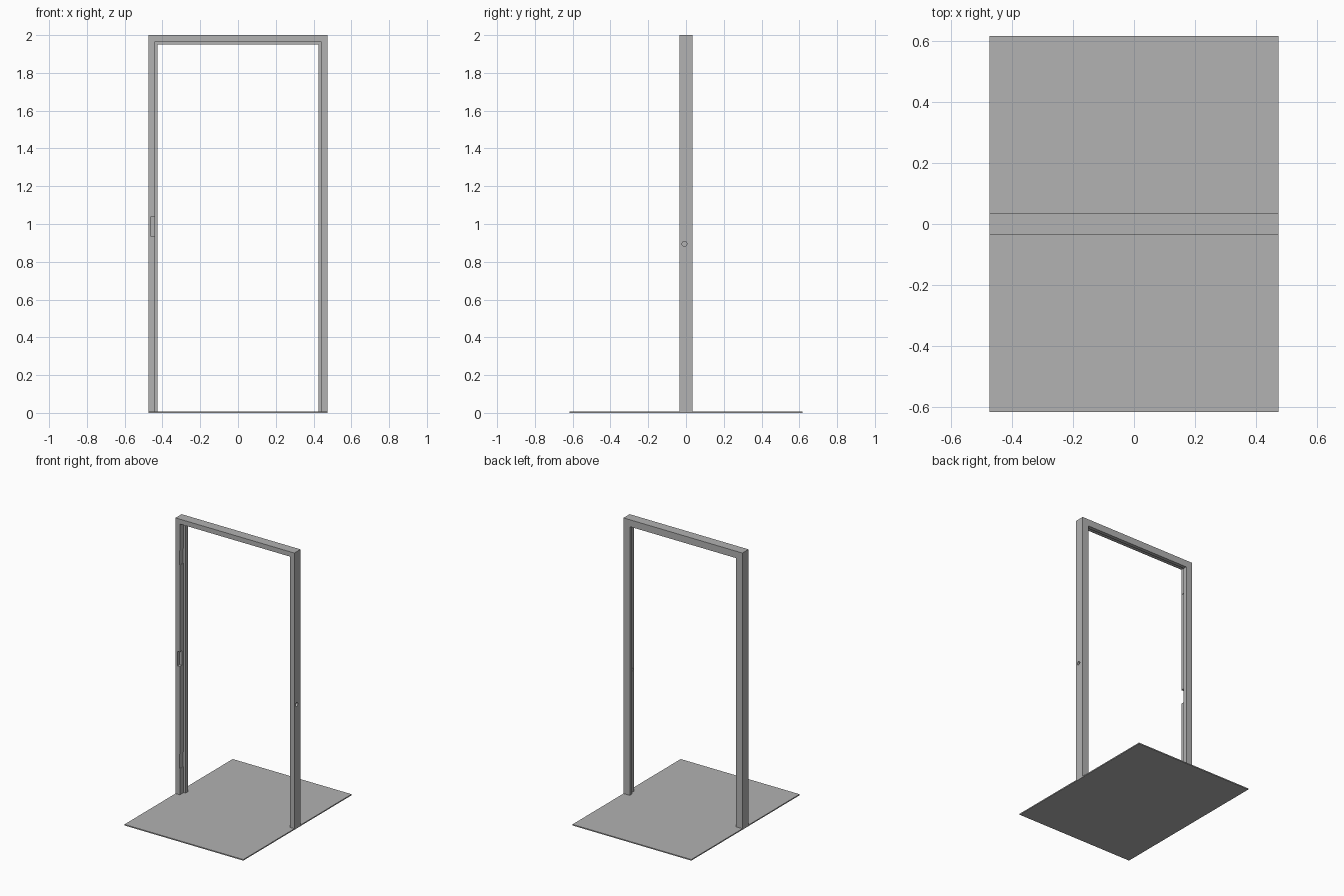
import bpy, bmesh, math
from mathutils import Matrix

old = bpy.data.objects.get("Cube")
if old:
    bpy.data.objects.remove(old, do_unlink=True)

grey = bpy.data.materials.new("plain_grey")
grey.use_nodes = True
GREY = (0.445, 0.445, 0.445, 1)
grey.diffuse_color = GREY
grey.node_tree.nodes["Principled BSDF"].inputs["Base Color"].default_value = GREY


def make_object(name, bm):
    bmesh.ops.recalc_face_normals(bm, faces=bm.faces)
    mesh = bpy.data.meshes.new(name)
    bm.to_mesh(mesh)
    bm.free()
    mesh.materials.append(grey)
    obj = bpy.data.objects.new(name, mesh)
    bpy.context.collection.objects.link(obj)
    return obj


def box(name, lo, hi):
    bm = bmesh.new()
    size = [b - a for a, b in zip(lo, hi)]
    mid = [(a + b) / 2 for a, b in zip(lo, hi)]
    bmesh.ops.create_cube(bm, size=1, matrix=Matrix.Translation(mid) @ Matrix.Diagonal((*size, 1)))
    return make_object(name, bm)


def cut(target, cutter):
    mod = target.modifiers.new("cut", 'BOOLEAN')
    mod.operation = 'DIFFERENCE'
    mod.solver = 'EXACT'
    mod.object = cutter
    cutter.hide_render = True
    bpy.context.view_layer.objects.active = target
    bpy.ops.object.modifier_apply(modifier=mod.name)
    bpy.data.objects.remove(cutter, do_unlink=True)


# Thin floor slab
FLOOR = 0.008
box("floor_slab", (-0.475, -0.618, 0), (0.475, 0.618, FLOOR))

# Rebated door frame: stepped section (inset, y) swept up, across and down
section = [(0, -0.035), (0.035, -0.035), (0.035, 0.008),
           (0.05, 0.008), (0.05, 0.035), (0, 0.035)]
bm = bmesh.new()
rings = []
for side, top in ((-1, False), (-1, True), (1, True), (1, False)):
    rings.append([bm.verts.new((side * (0.475 - a), y, 2 - a if top else FLOOR))
                  for a, y in section])
n = len(section)
for r0, r1 in zip(rings, rings[1:]):
    for i in range(n):
        j = (i + 1) % n
        bm.faces.new((r0[i], r0[j], r1[j], r1[i]))
bm.faces.new(rings[0])
bm.faces.new(rings[-1])
frame = make_object("door_frame", bm)

# Deep middle notch, shallow upper and lower hinge recesses
for z, depth, y_end in ((0.9875, 0.02, -0.012), (1.72, 0.002, 0.004), (0.25, 0.002, 0.004)):
    cut(frame, box("hinge_cutter", (-0.44 - depth, -0.05, z - 0.0525),
                   (-0.43, y_end, z + 0.0525)))

# Round latch hole through the other jamb
bm = bmesh.new()
bmesh.ops.create_cone(bm, cap_ends=True, segments=24, radius1=0.013, radius2=0.013, depth=0.2,
                      matrix=Matrix.Translation((0.455, -0.008, 0.895)) @ Matrix.Rotation(math.pi / 2, 4, 'Y'))
cut(frame, make_object("latch_cutter", bm))
